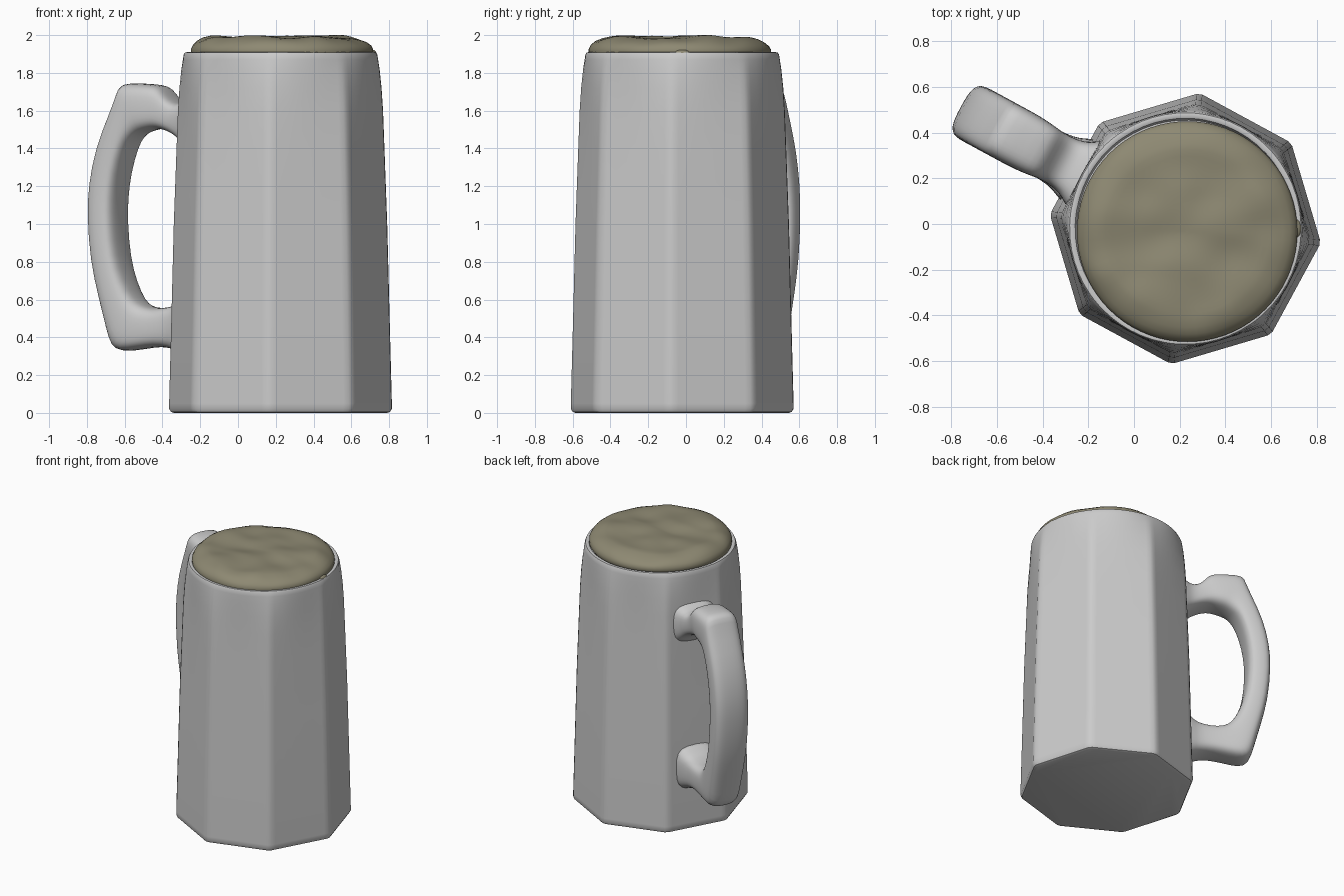
import bpy, bmesh, math
from mathutils import Vector, noise

if "Cube" in bpy.data.objects:
    bpy.data.objects.remove(bpy.data.objects["Cube"])

CX, CY = 0.225, -0.02            # mug axis
ROT = math.radians(-6)           # direction of one octagon corner


def loft(name, rings, smooth=40):
    """Skin a list of closed rings, capping both ends."""
    bm = bmesh.new()
    rows = [[bm.verts.new(p) for p in ring] for ring in rings]
    n = len(rows[0])
    for a, b in zip(rows, rows[1:]):
        for i in range(n):
            j = (i + 1) % n
            bm.faces.new((a[i], a[j], b[j], b[i]))
    bm.faces.new(rows[0][::-1])
    bm.faces.new(rows[-1])
    bmesh.ops.recalc_face_normals(bm, faces=bm.faces)
    me = bpy.data.meshes.new(name)
    bm.to_mesh(me)
    bm.free()
    ob = bpy.data.objects.new(name, me)
    bpy.context.collection.objects.link(ob)
    bpy.context.view_layer.objects.active = ob
    ob.select_set(True)
    bpy.ops.object.shade_smooth_by_angle(angle=math.radians(smooth))
    ob.select_set(False)
    return ob


# Mug body: soft-edged octagon that turns into a circle at the rim
offsets = [-21.2, -18.5, -12, -6, 0, 6, 12, 18.5, 21.2]


def body_ring(r, z, roundness):
    ring = []
    apothem = r * math.cos(math.pi / 8)
    for side in range(8):
        for o in offsets:
            a = math.radians(o)
            rad = apothem / math.cos(a) * (1 - roundness) + r * roundness
            t = ROT + math.radians(22.5 + 45 * side) + a
            ring.append((CX + rad * math.cos(t), CY + rad * math.sin(t), z))
    return ring


body_profile = [
    (0.572, 0.0, 0), (0.588, 0.006, 0), (0.597, 0.022, 0), (0.597, 0.05, 0),
    (0.585, 0.5, 0), (0.572, 1.0, 0), (0.557, 1.4, 0.05), (0.549, 1.6, 0.15),
    (0.54, 1.72, 0.35), (0.528, 1.82, 0.65), (0.519, 1.87, 0.85),
    (0.514, 1.895, 0.95), (0.507, 1.907, 1), (0.495, 1.91, 1), (0.483, 1.905, 1), (0.475, 1.88, 1)]
loft("mug_body", [body_ring(*p) for p in body_profile])

# Handle: rounded sections from the upper joint, over the thumb rest, to the lower joint
# (outer distance, outer z, inner distance, inner z, half width)
sections = [
    (0.47, 1.70, 0.47, 1.34, 0.19), (0.515, 1.665, 0.52, 1.39, 0.155),
    (0.56, 1.64, 0.565, 1.44, 0.125), (0.615, 1.64, 0.62, 1.477, 0.115),
    (0.66, 1.685, 0.68, 1.498, 0.115), (0.69, 1.725, 0.72, 1.502, 0.12),
    (0.73, 1.74, 0.745, 1.50, 0.125), (0.83, 1.745, 0.78, 1.492, 0.13),
    (0.93, 1.75, 0.82, 1.48, 0.13), (0.945, 1.70, 0.865, 1.45, 0.13),
    (0.985, 1.60, 0.905, 1.39, 0.13), (1.07, 1.42, 0.945, 1.25, 0.13),
    (1.115, 1.22, 0.96, 1.12, 0.13), (1.125, 1.05, 0.96, 1.0, 0.13),
    (1.105, 0.80, 0.945, 0.83, 0.13), (1.055, 0.60, 0.905, 0.70, 0.127),
    (1.01, 0.43, 0.85, 0.60, 0.125), (0.99, 0.35, 0.80, 0.57, 0.122),
    (0.94, 0.322, 0.76, 0.56, 0.12), (0.84, 0.335, 0.71, 0.555, 0.115),
    (0.72, 0.352, 0.66, 0.56, 0.115), (0.63, 0.34, 0.61, 0.57, 0.12),
    (0.565, 0.31, 0.565, 0.60, 0.14), (0.50, 0.27, 0.50, 0.66, 0.18)]
arm = ROT + math.radians(157.5)      # middle of one octagon face
out = Vector((math.cos(arm), math.sin(arm), 0))
side = Vector((-math.sin(arm), math.cos(arm), 0))


def handle_ring(do, zo, di, zi, hw):
    o = out * do + Vector((CX, CY, zo))
    i = out * di + Vector((CX, CY, zi))
    mid, half = (o + i) / 2, (o - i) / 2
    ring = []
    for k in range(20):
        a = math.tau * k / 20
        c, s = math.cos(a), math.sin(a)
        ring.append(mid + half * math.copysign(abs(c) ** 0.6, c)
                    + side * hw * math.copysign(abs(s) ** 0.6, s))
    return ring


handle = loft("handle", [handle_ring(*s) for s in sections], 80)
handle.modifiers.new("smooth", 'SUBSURF').levels = 1
handle.modifiers["smooth"].render_levels = 1

# Foam: low dome with a rippled top
foam_profile = [(0.47, 1.88), (0.483, 1.90), (0.483, 1.925), (0.472, 1.945),
                (0.45, 1.963), (0.42, 1.976), (0.385, 1.985)]
foam_profile += [(0.36 - 0.03 * i, 1.988) for i in range(12)] + [(0.01, 1.988)]


def foam_ring(r, z):
    ring = []
    for k in range(72):
        a = math.tau * k / 72
        x, y = r * math.cos(a), r * math.sin(a)
        n = noise.noise(Vector((x * 5 + 3, y * 6, 1.7)))
        dz = 0.02 * n * min(1, max(0, (z - 1.92) / 0.05))
        ring.append((x + 0.233, y - 0.033, min(z + dz, 2.0)))
    return ring


foam = loft("foam", [foam_ring(*p) for p in foam_profile], 80)

# Small foam drip on the rim
bpy.ops.mesh.primitive_uv_sphere_add(segments=16, ring_count=10, radius=0.03,
                                     location=(0.71, -0.02, 1.905))
drip = bpy.context.object
drip.name = "foam_drip"
drip.scale = (0.75, 1.4, 0.6)
bpy.ops.object.shade_smooth()

mat = bpy.data.materials.new("foam_colour")
mat.diffuse_color = (0.27, 0.25, 0.17, 1)
mat.use_nodes = True
mat.node_tree.nodes["Principled BSDF"].inputs["Base Color"].default_value = mat.diffuse_color
for ob in (foam, drip):
    ob.data.materials.append(mat)
